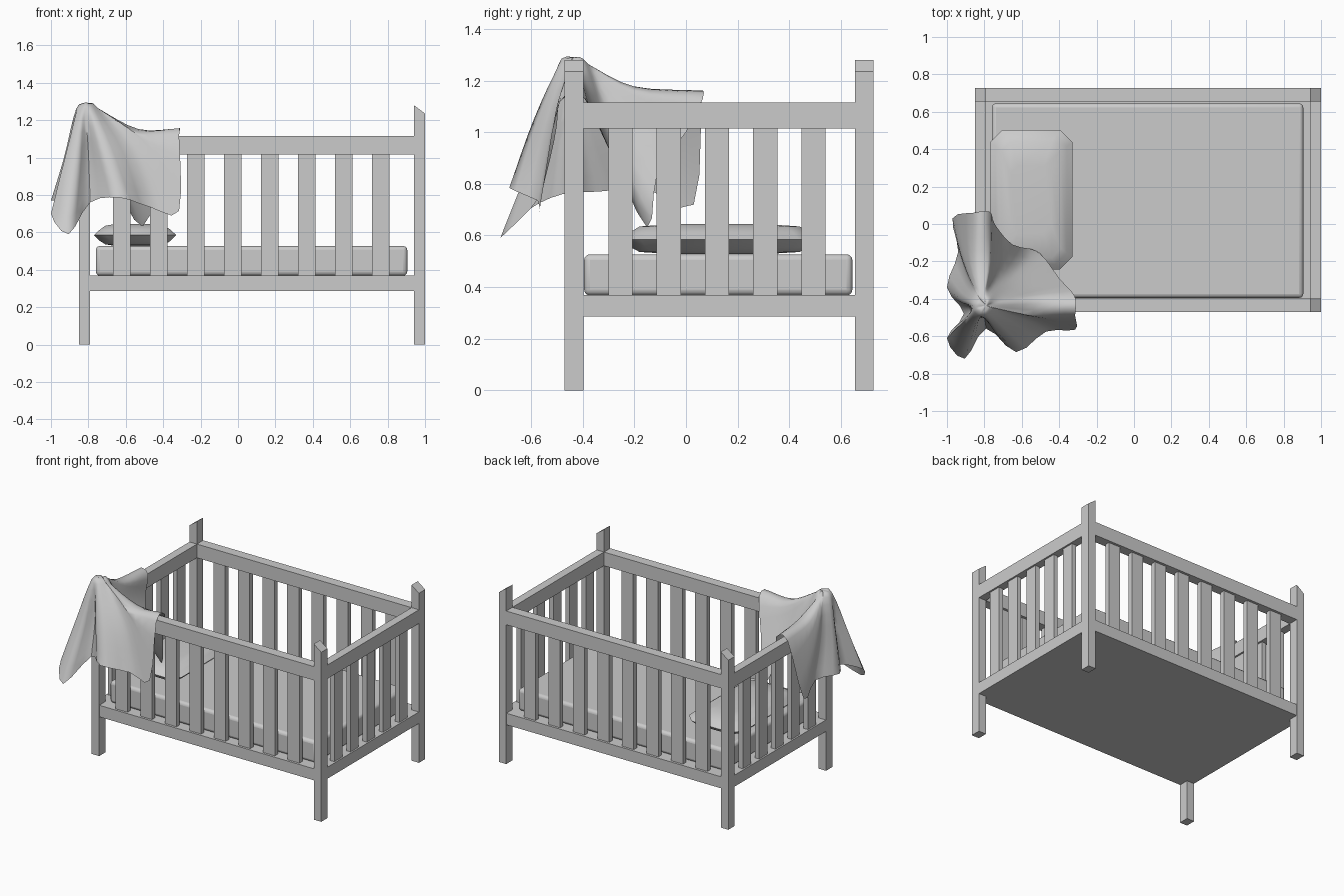
import bpy, bmesh, math
from mathutils import Vector

if "Cube" in bpy.data.objects:
    bpy.data.objects.remove(bpy.data.objects["Cube"])

X0, X1, Y0, Y1 = -0.85, 1.0, -0.47, 0.727   # outer frame limits
PX, PY = 0.06, 0.072                         # post section


def make(name, verts, faces, smooth=None):
    me = bpy.data.meshes.new(name)
    me.from_pydata(verts, [], faces)
    bm = bmesh.new()
    bm.from_mesh(me)
    bmesh.ops.recalc_face_normals(bm, faces=bm.faces)
    bm.to_mesh(me)
    bm.free()
    ob = bpy.data.objects.new(name, me)
    bpy.context.collection.objects.link(ob)
    if smooth:
        bpy.ops.object.select_all(action='DESELECT')
        ob.select_set(True)
        bpy.context.view_layer.objects.active = ob
        bpy.ops.object.shade_smooth_by_angle(angle=math.radians(smooth))
    return ob


def box(name, x0, x1, y0, y1, z0, z1, ztop_x1=None, smooth=None):
    zr = z1 if ztop_x1 is None else ztop_x1
    v = [(x0, y0, z0), (x1, y0, z0), (x1, y1, z0), (x0, y1, z0),
         (x0, y0, z1), (x1, y0, zr), (x1, y1, zr), (x0, y1, z1)]
    f = [(0, 3, 2, 1), (4, 5, 6, 7), (0, 1, 5, 4), (1, 2, 6, 5), (2, 3, 7, 6), (3, 0, 4, 7)]
    return make(name, v, f, smooth)


# Corner posts, tops sloping down towards the outside
for side, y in (("front", Y0), ("back", Y1 - PY)):
    box(side + "_left_post", X0, X0 + PX, y, y + PY, 0, 1.235, 1.28)
    box(side + "_right_post", X1 - PX, X1, y, y + PY, 0, 1.28, 1.235)

# Top rails and slatted sides
for side, y in (("front", Y0), ("back", Y1 - PY)):
    box(side + "_top_rail", X0 + PX, X1 - PX, y, y + PY, 1.015, 1.115)
    for i in range(8):
        x = -0.622 + 0.198 * i
        box(f"{side}_slat_{i}", x - 0.047, x + 0.047, y + 0.018, y + PY - 0.018, 0.36, 1.03)
for side, x in (("left", X0), ("right", X1 - PX)):
    box(side + "_top_rail", x, x + PX, Y0 + PY, Y1 - PY, 1.015, 1.115)
    for i in range(5):
        y = -0.254 + 0.187 * i
        box(f"{side}_slat_{i}", x + 0.013, x + PX - 0.013, y - 0.047, y + 0.047, 0.36, 1.03)

# Bottom frame with solid base
box("base", X0 + 0.001, X1 - 0.001, Y0 + 0.001, Y1 - 0.001, 0.286, 0.37)

# Mattress
mattress = box("mattress", -0.76, 0.905, -0.395, 0.645, 0.368, 0.527, smooth=40)
bev = mattress.modifiers.new("round", 'BEVEL')
bev.width, bev.segments = 0.022, 3

# Pillow: stacked chamfered outlines
def pillow_ring(hx, hy, c, z):
    pts = [(hx, hy - c), (hx - c, hy), (-hx + c, hy), (-hx, hy - c),
           (-hx, -hy + c), (-hx + c, -hy), (hx - c, -hy), (hx, -hy + c)]
    return [(-0.55 + a, 0.13 + b, z) for a, b in pts]

pv, pf = [], []
levels = [(0.11, 0.18, 0.04, 0.528), (0.16, 0.31, 0.05, 0.536), (0.19, 0.345, 0.06, 0.555),
          (0.22, 0.372, 0.065, 0.585), (0.19, 0.345, 0.06, 0.613),
          (0.16, 0.31, 0.05, 0.635), (0.11, 0.18, 0.04, 0.644)]
for lv in levels:
    pv += pillow_ring(*lv)
for r in range(len(levels) - 1):
    for i in range(8):
        j = (i + 1) % 8
        pf.append((r * 8 + i, r * 8 + j, r * 8 + 8 + j, r * 8 + 8 + i))
pf += [tuple(range(8)), tuple(range(len(pv) - 8, len(pv)))]
make("pillow", pv, pf, 35)

# Blanket draped over a post: folds radiate from the peak, each (middle, hem)
folds = [
    ((-0.86, -0.58, 0.95), (-0.905, -0.72, 0.59)),
    ((-0.80, -0.50, 1.03), (-0.79, -0.56, 0.76)),
    ((-0.72, -0.59, 1.05), (-0.63, -0.685, 0.785)),
    ((-0.57, -0.52, 1.03), (-0.47, -0.575, 0.735)),
    ((-0.50, -0.505, 1.07), (-0.315, -0.565, 0.715)),
    ((-0.54, -0.485, 1.135), (-0.315, -0.49, 1.115)),
    ((-0.53, -0.40, 1.145), (-0.315, -0.39, 1.13)),
    ((-0.58, -0.35, 1.05), (-0.40, -0.29, 0.92)),
    ((-0.66, -0.30, 0.98), (-0.51, -0.15, 0.63)),
    ((-0.735, -0.28, 1.05), (-0.65, -0.11, 0.85)),
    ((-0.76, -0.22, 1.13), (-0.745, 0.0, 1.0)),
    ((-0.78, -0.20, 1.17), (-0.77, 0.065, 1.13)),
    ((-0.86, -0.20, 1.16), (-0.86, 0.06, 1.125)),
    ((-0.92, -0.18, 0.98), (-0.97, 0.03, 0.72)),
    ((-0.89, -0.29, 1.03), (-0.94, -0.15, 0.78)),
    ((-0.93, -0.40, 1.0), (-1.0, -0.34, 0.77)),
    ((-0.87, -0.46, 1.05), (-0.91, -0.48, 0.76)),
    ((-0.93, -0.54, 0.98), (-1.0, -0.61, 0.70)),
]


def spline(p, q, r, s, t):
    return 0.5 * (2 * q + (r - p) * t + (2 * p - 5 * q + 4 * r - s) * t * t
                  + (3 * q - p - 3 * r + s) * t ** 3)


apex = Vector((-0.79, -0.435, 1.292))
rays = []
for m, e in folds:
    m, e = Vector(m), Vector(e)
    d = Vector((m.x - apex.x, m.y - apex.y, 0)).normalized()
    p = [apex, Vector((-0.805, -0.435, 1.262)) + d * 0.06, m, e]
    p = [p[0] * 2 - p[1]] + p + [p[3] * 2 - p[2]]
    ray = [spline(*p[k:k + 4], t / 4) for k in range(3) for t in range(4)][1:] + [e]
    rays.append(ray)
n, sub = len(rays), 3
cols = []
for i in range(n):
    a, b, c, d = (rays[(i + k) % n] for k in (-1, 0, 1, 2))
    for t in range(sub):
        cols.append([spline(a[j], b[j], c[j], d[j], t / sub) for j in range(len(b))])
bv, bf = [apex], []
for col in cols:
    bv += col
L, N = len(cols[0]), len(cols)
for i in range(N):
    u, w = 1 + i * L, 1 + ((i + 1) % N) * L
    bf.append((0, u, w))
    bf += [(u + j, u + j + 1, w + j + 1, w + j) for j in range(L - 1)]
make("blanket", bv, bf, 60)
